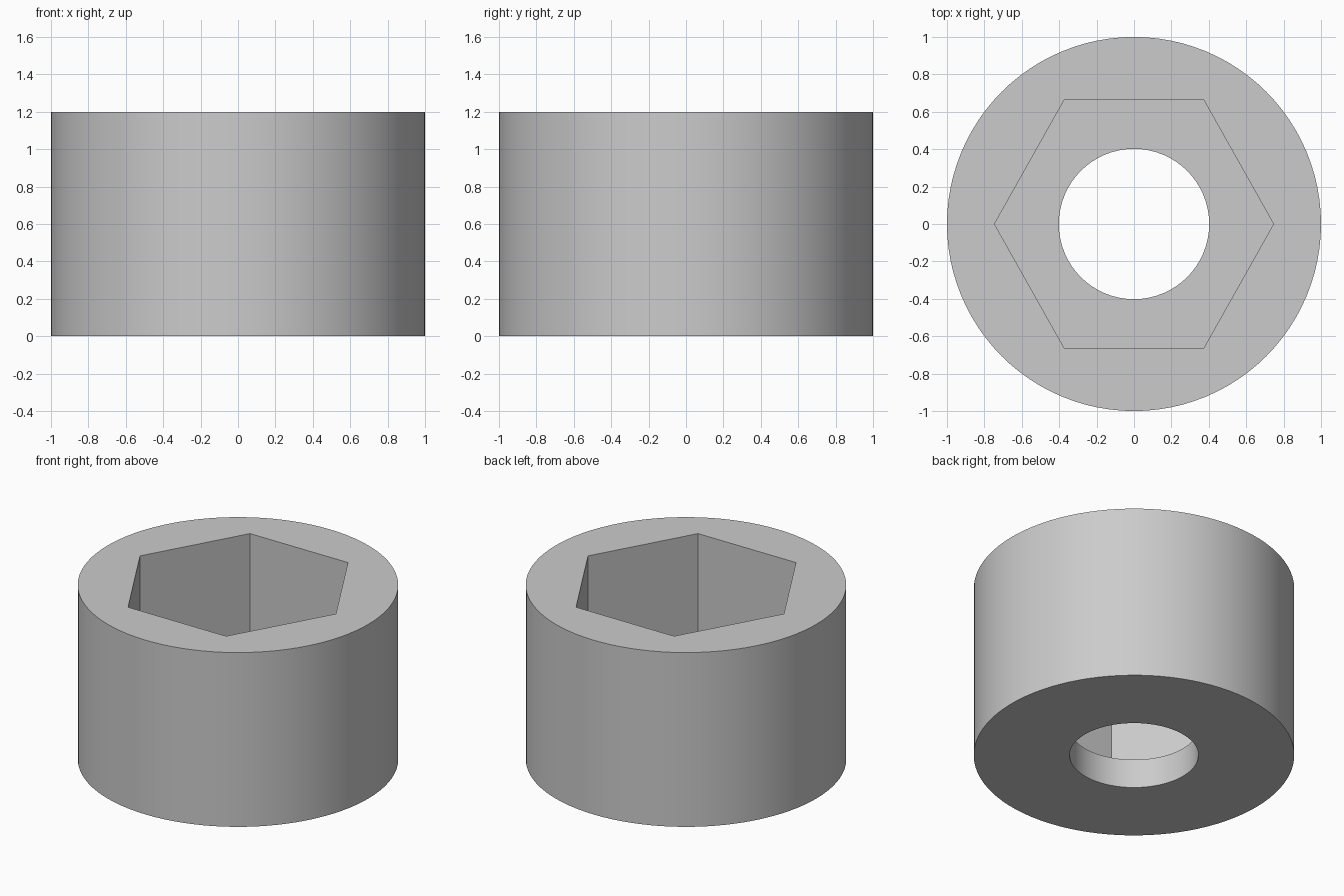
import bpy
import bmesh
import math

HEIGHT = 1.2
FLOOR = 0.2

cube = bpy.data.objects.get("Cube")
if cube:
    bpy.data.objects.remove(cube, do_unlink=True)

# Single grey metal
metal = bpy.data.materials.new("grey_metal")
metal.use_nodes = True
grey = (0.6, 0.6, 0.6, 1)
metal.diffuse_color = grey
metal.node_tree.nodes["Principled BSDF"].inputs["Base Color"].default_value = grey

bm = bmesh.new()


def loop(sides, rx, ry, z):
    """Closed polygon loop; returns its vertices and edges."""
    angles = [math.tau * i / sides for i in range(sides)]
    verts = [bm.verts.new((rx * math.cos(a), ry * math.sin(a), z)) for a in angles]
    edges = [bm.edges.new((verts[i - 1], verts[i])) for i in range(sides)]
    return verts, edges


def wall(sides, rx, ry, z0, z1):
    """Upright wall; returns its bottom and top edges."""
    low, low_edges = loop(sides, rx, ry, z0)
    high, high_edges = loop(sides, rx, ry, z1)
    for i in range(sides):
        bm.faces.new((low[i - 1], low[i], high[i], high[i - 1]))
    return low_edges, high_edges


def flat_ring(outer, inner):
    """Flat face between two loops at the same height."""
    bmesh.ops.triangle_fill(bm, use_beauty=True, use_dissolve=False,
                            edges=outer + inner, normal=(0, 0, 1))


# Outer cylinder, hexagonal socket and round through hole
outer_low, outer_high = wall(96, 1, 1, 0, HEIGHT)
hex_ry = 0.663 / math.sin(math.pi / 3)
hex_low, hex_high = wall(6, 0.746, hex_ry, FLOOR, HEIGHT)
hole_low, hole_high = wall(64, 0.402, 0.402, 0, FLOOR)

# Top rim, socket floor and underside
flat_ring(outer_high, hex_high)
flat_ring(hex_low, hole_high)
flat_ring(outer_low, hole_low)
bmesh.ops.recalc_face_normals(bm, faces=bm.faces[:])

mesh = bpy.data.meshes.new("socket_sleeve")
bm.to_mesh(mesh)
bm.free()
mesh.materials.append(metal)

sleeve = bpy.data.objects.new("socket_sleeve", mesh)
bpy.context.collection.objects.link(sleeve)
bpy.ops.object.select_all(action="DESELECT")
sleeve.select_set(True)
bpy.context.view_layer.objects.active = sleeve
bpy.ops.object.shade_smooth_by_angle(angle=math.radians(30))
